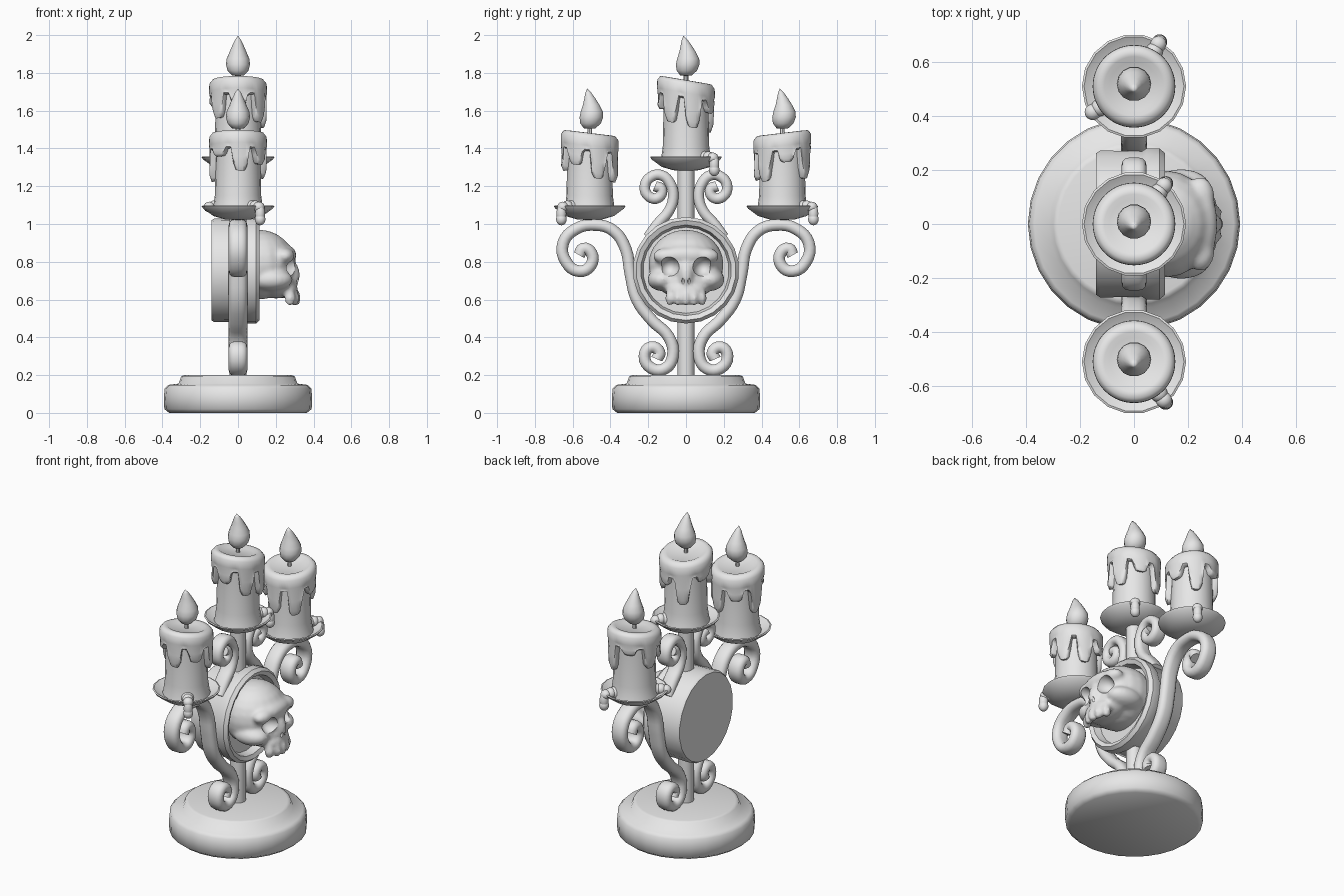
import bpy, bmesh, math
from mathutils import Matrix, Vector

old = bpy.data.objects.get("Cube")
if old:
    bpy.data.objects.remove(old)

GREY = (0.8, 0.8, 0.8, 1)
mat = bpy.data.materials.new("plain_light_grey")
mat.use_nodes = True
mat.diffuse_color = GREY
mat.node_tree.nodes["Principled BSDF"].inputs["Base Color"].default_value = GREY


def finish(ob, angle=40):
    """Give the object its colour and shading."""
    ob.data.materials.clear()
    ob.data.materials.append(mat)
    bpy.ops.object.select_all(action='DESELECT')
    ob.select_set(True)
    bpy.context.view_layer.objects.active = ob
    bpy.ops.object.shade_smooth_by_angle(angle=math.radians(angle))
    return ob


def link(name, me):
    ob = bpy.data.objects.new(name, me)
    bpy.context.scene.collection.objects.link(ob)
    return ob


def from_bmesh(name, bm):
    bmesh.ops.remove_doubles(bm, verts=bm.verts, dist=1e-5)
    bmesh.ops.recalc_face_normals(bm, faces=bm.faces)
    me = bpy.data.meshes.new(name)
    bm.to_mesh(me)
    bm.free()
    return link(name, me)


def evaluated_mesh(ob):
    bpy.context.view_layer.update()
    return bpy.data.meshes.new_from_object(ob.evaluated_get(bpy.context.evaluated_depsgraph_get()))


def bake(ob):
    """Replace the object's mesh by its evaluated one."""
    me = evaluated_mesh(ob)
    ob.modifiers.clear()
    ob.data = me


def loft(name, rings, place=Matrix(), angle=40):
    """Skin closed rings of points with quads."""
    bm = bmesh.new()
    rows = [[bm.verts.new(place @ Vector(p)) for p in ring] for ring in rings]
    n = len(rows[0])
    for a, b in zip(rows, rows[1:]):
        for i in range(n):
            j = (i + 1) % n
            bm.faces.new((a[i], a[j], b[j], b[i]))
    return finish(from_bmesh(name, bm), angle)


def lathe(name, profile, place=Matrix(), n=24, bend=None, angle=40):
    rings = []
    for r, z in profile:
        shift = bend(z) if bend else 0
        rings.append([(r * math.cos(i * math.tau / n), r * math.sin(i * math.tau / n) + shift, z)
                      for i in range(n)])
    return loft(name, rings, place, angle)


def ellipsoids(name, items):
    bm = bmesh.new()
    for centre, size in items:
        m = Matrix.Translation(centre) @ Matrix.Diagonal((*size, 1))
        bmesh.ops.create_uvsphere(bm, u_segments=20, v_segments=12, radius=1, matrix=m)
    return from_bmesh(name, bm)


def scroll(name, points, side, width):
    """Sweep a rounded strip along a path in the upright y-z plane."""
    cu = bpy.data.curves.new(name, 'CURVE')
    cu.dimensions = '3D'
    cu.twist_mode = 'Z_UP'
    cu.fill_mode = 'FULL'
    cu.extrude = 0.018
    cu.bevel_depth = width
    cu.bevel_resolution = 2
    cu.use_fill_caps = True
    cu.resolution_u = 4
    sp = cu.splines.new('BEZIER')
    sp.bezier_points.add(len(points) - 1)
    for bp, (y, z) in zip(sp.bezier_points, points):
        bp.co = (side * y, z, 0)
        bp.handle_left_type = bp.handle_right_type = 'AUTO'
    tmp = link(name + "_path", cu)
    me = evaluated_mesh(tmp)
    bpy.data.objects.remove(tmp)
    me.transform(Matrix(((0, 0, 1, 0), (1, 0, 0, 0), (0, 1, 0, 0), (0, 0, 0, 1))))
    finish(link(name, me), 60)


# Base and stem
lathe("base", [(0, 0), (.365, 0), (.39, .02), (.393, .08), (.388, .13), (.37, .148),
               (.315, .155), (.3, .195), (.28, .2), (0, .2)], n=28, angle=75)
lathe("stem", [(0, .19), (.045, .19), (.045, 1.32), (0, 1.32)], n=12)

# Round medallion, facing +x with a recessed front
face_x = Matrix.Translation((0, 0, .755)) @ Matrix.Rotation(math.pi / 2, 4, 'Y')
lathe("medallion", [(0, -.14), (.265, -.14), (.275, -.125), (.272, .03), (.282, .045),
                    (.282, .095), (.265, .115), (.24, .105), (.228, .06), (0, .06)], face_x, n=22)

# Scrollwork, mirrored left and right
LOWER = [(.155, .285), (.14, .32), (.185, .348), (.22, .3), (.18, .235), (.11, .235), (.07, .3),
         (.09, .4), (.18, .49), (.26, .6), (.295, .74), (.32, .87), (.385, .965), (.48, .995),
         (.58, .975), (.65, .9), (.635, .8), (.565, .75), (.505, .78), (.5, .845), (.545, .87),
         (.565, .835)]
UPPER = [(.2, .93), (.15, 1.0), (.09, 1.07), (.068, 1.14), (.082, 1.21), (.13, 1.258),
         (.185, 1.25), (.218, 1.2), (.195, 1.145), (.145, 1.14), (.13, 1.185), (.165, 1.2)]
for side, tag in ((1, "left"), (-1, "right")):
    scroll("arm_scroll_" + tag, LOWER, side, .031)
    scroll("top_scroll_" + tag, UPPER, side, .028)

# Skull: merged ellipsoids, then eye sockets and nostrils cut out
parts = [((.11, 0, .785), (.195, .2, .185)), ((.2, 0, .69), (.1, .15, .085)),
         ((.265, 0, .65), (.052, .105, .045)), ((.285, 0, .73), (.042, .04, .075)),
         ((.245, 0, .835), (.065, .14, .055))]
cuts = []
for s in (-1, 1):
    parts += [((.175, s * .125, .705), (.115, .08, .06)),
              ((.245, s * .095, .83), (.055, .08, .045))]
    cuts += [((.32, s * .09, .772), (.09, .056, .056)),
             ((.345, s * .017, .695), (.04, .012, .024))]
for k in range(5):
    y = (k - 2) * .043
    parts.append(((.305 - 4 * y * y, y, .608), (.029, .023, .044)))
skull = ellipsoids("skull", parts)
mod = skull.modifiers.new("merge", 'REMESH')
mod.mode = 'VOXEL'
mod.voxel_size = .012
mod = skull.modifiers.new("soften", 'SMOOTH')
mod.iterations = 5
bake(skull)
cutter = ellipsoids("socket_cutter", cuts)
cutter.hide_render = True
mod = skull.modifiers.new("sockets", 'BOOLEAN')
mod.operation = 'DIFFERENCE'
mod.object = cutter
bake(skull)
bpy.data.objects.remove(cutter)
finish(skull, 50)


def wax_cap(name, y0, top, tilt, turn):
    """Wax skirt whose lower edge hangs in rounded drips of several lengths."""
    n = 72
    lengths = (.15, .06, .16, .04, .12, .08, .14)

    def hang(a):
        best = 0
        for k, length in enumerate(lengths):
            d = (a - turn - k * 360 / len(lengths) + 180) % 360 - 180
            best = max(best, length * max(0, 1 - (d / 18) ** 4) ** .5)
        return best

    profile = [(0, -.014, 0), (.09, -.014, 0), (.11, -.003, 0), (.135, -.004, 0), (.152, -.025, 0),
               (.153, -.07, 0), (.147, -.085, .5), (.151, -.092, .85), (.14, -.1, 1),
               (.11, -.095, 1)]
    rings = []
    for r, z, f in profile:
        ring = []
        for i in range(n):
            a = i * 360 / n
            c, s = math.cos(math.radians(a)), math.sin(math.radians(a))
            ring.append((r * c, r * s, z - f * hang(a) + tilt * r * s))
        rings.append(ring)
    loft(name, rings, Matrix.Translation((0, y0, top)), 60)


# Three candles: name, y, dish height, wax top, tilt, turn, overflow angles
for tag, y, low, top, tilt, turn, spills in (("centre", 0, 1.28, 1.765, -.17, 15, (52,)),
                                             ("left", .51, 1.02, 1.485, .12, -42, (60, 212)),
                                             ("right", -.51, 1.02, 1.485, -.12, 70, (-52,))):
    at = Matrix.Translation((0, y, low))
    lathe("dish_" + tag, [(0, 0), (.07, .005), (.13, .022), (.185, .062), (.193, .075),
                          (.185, .078), (.13, .045), (0, .04)], at, n=18)
    h = top - low
    lathe("candle_" + tag, [(0, .03), (.14, .035), (.131, .07), (.123, .13), (.119, h - .15),
                            (.119, h - .06), (0, h - .06)], at, n=20)
    wax_cap("wax_" + tag, y, top, tilt, turn)
    # Melted wax running over the dish edge
    drops = []
    for k, ang in enumerate(spills):
        c, s = math.cos(math.radians(ang)), math.sin(math.radians(ang))
        run = [(.12, .07, .036, .036), (.15, .072, .032, .032), (.18, .07, .03, .028)]
        if k == 0:
            run += [(.19, .035, .026, .05), (.19, .005, .028, .032)]
        drops += [((d * c, y + d * s, low + z), (r, r, t)) for d, z, r, t in run]
    finish(ellipsoids("wax_spill_" + tag, drops), 60)
    # Wick and flame
    tip = Matrix.Translation((0, y, top))
    lathe("wick_" + tag, [(0, -.05), (.012, -.05), (.012, .06), (0, .06)], tip, n=8)
    lathe("flame_" + tag, [(0, .018), (.032, .022), (.056, .048), (.064, .08), (.06, .11),
                           (.045, .145), (.03, .18), (.016, .21), (0, .232)], tip, n=14,
          bend=lambda z: .012 * math.sin((z - .02) * 14) - .14 * max(0, z - .12), angle=60)
